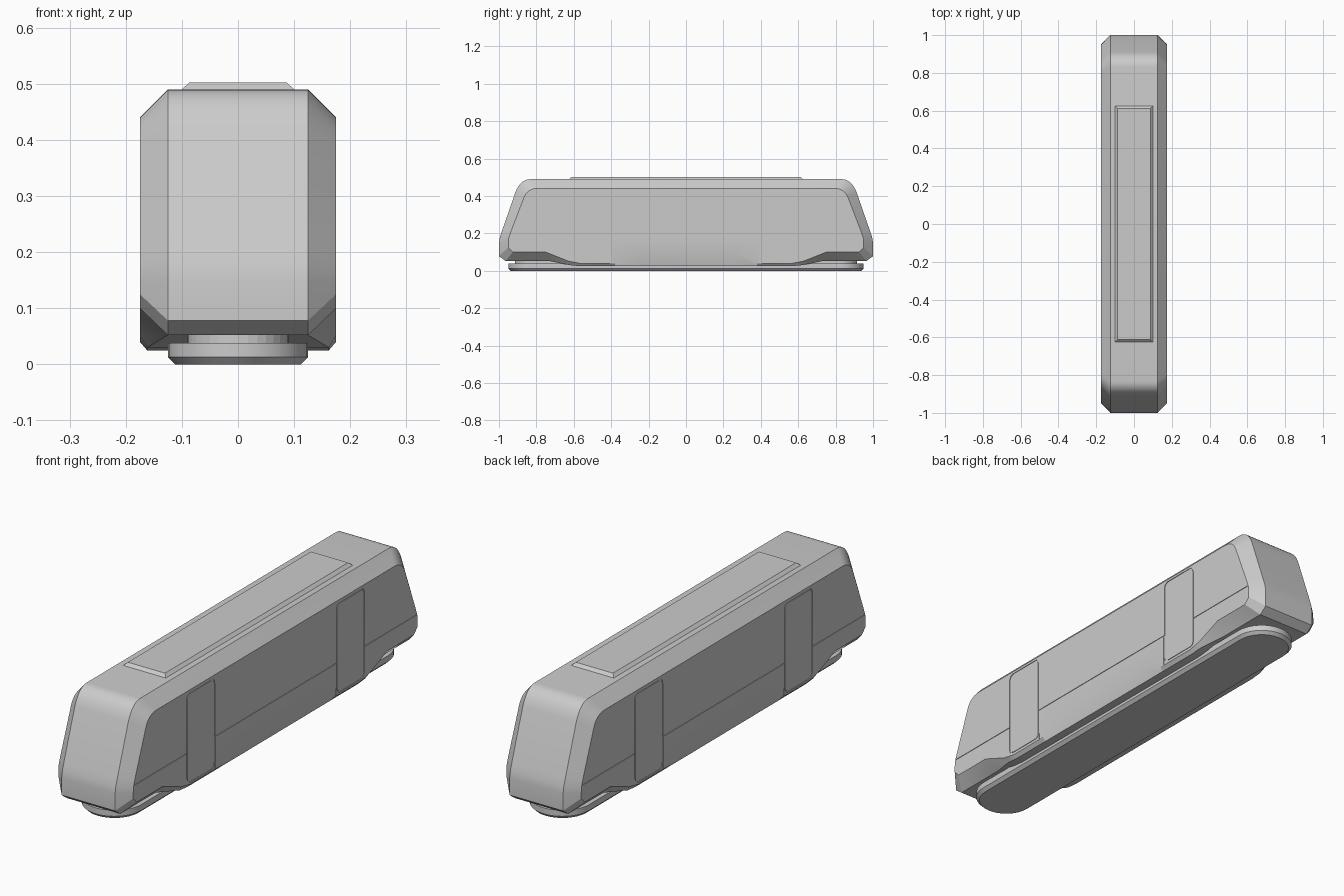
import bpy, bmesh
from math import sin, cos, pi, radians

if "Cube" in bpy.data.objects:
    bpy.data.objects.remove(bpy.data.objects["Cube"])


def make(name, bm):
    bmesh.ops.recalc_face_normals(bm, faces=bm.faces)
    me = bpy.data.meshes.new(name)
    bm.to_mesh(me)
    bm.free()
    ob = bpy.data.objects.new(name, me)
    bpy.context.collection.objects.link(ob)
    return ob


def loft(loops, caps=True):
    """Bridge closed loops of points; optionally cap or close into a ring."""
    bm = bmesh.new()
    vs = [[bm.verts.new(p) for p in lp] for lp in loops]
    n = len(vs[0])
    pairs = list(zip(vs, vs[1:])) + ([] if caps else [(vs[-1], vs[0])])
    for a, b in pairs:
        for i in range(n):
            j = (i + 1) % n
            bm.faces.new((a[i], a[j], b[j], b[i]))
    if caps:
        bm.faces.new(vs[0])
        bm.faces.new(vs[-1])
    return bm


def smooth(ob, angle=25):
    bpy.ops.object.select_all(action='DESELECT')
    ob.select_set(True)
    bpy.context.view_layer.objects.active = ob
    bpy.ops.object.shade_smooth_by_angle(angle=radians(angle))


def bez(a, b, c, n=7):
    return [tuple((1-t)**2*p + 2*t*(1-t)*q + t*t*r for p, q, r in zip(a, b, c))
            for t in (i / n for i in range(n + 1))]


def rounded(y0, y1, z0, z1, r, x):
    pts = []
    for k, (cy, cz) in enumerate([(y1-r, z1-r), (y0+r, z1-r), (y0+r, z0+r), (y1-r, z0+r)]):
        for i in range(5):
            a = (k + i / 4) * pi / 2
            pts.append((x, cy + r*cos(a), cz + r*sin(a)))
    return pts


# Body shell: stations of (rim half width, rim y, rim z, side y, side z)
top_rim = bez((0.83, 0.49), (0.885, 0.49), (0.912, 0.42))
top_side = bez((0.795, 0.44), (0.845, 0.44), (0.865, 0.395))
half = [(0.125, *a, *b) for a, b in zip(top_rim, top_side)]
half += [
    (0.125, 0.985, 0.21, 0.938, 0.205),
    (0.125, 0.995, 0.18, 0.948, 0.175),
    (0.125, 1.0, 0.15, 0.95, 0.15),
    (0.125, 1.0, 0.078, 0.95, 0.125),
    (0.125, 0.965, 0.052, 0.925, 0.1),
    (0.125, 0.73, 0.052, 0.75, 0.1),
    (0.162, 0.62, 0.03, 0.63, 0.052),
    (0.162, 0.57, 0.025, 0.57, 0.04),
    (0.162, 0.38, 0.025, 0.38, 0.04),
    (0.162, 0.25, 0.025, 0.25, 0.1),
]
stations = half + [(w, -a, b, -c, d) for w, a, b, c, d in reversed(half)]
X = 0.175
body = make("body_shell", loft([
    [(-X, s[3], s[4]) for s in stations],
    [(-s[0], s[1], s[2]) for s in stations],
    [(s[0], s[1], s[2]) for s in stations],
    [(X, s[3], s[4]) for s in stations]]))

# Seam cutters: door outlines, waist lines and lower door posts
D, W = 0.0025, 0.006


def box(y0, y1, z0, z1, s):
    xa, xb = s*(X - D), s*(X + 0.02)
    return loft([[(x, y0, z0), (x, y1, z0), (x, y1, z1), (x, y0, z1)] for x in (xa, xb)])


cutters = []
for s in (-1, 1):
    for m in (-1, 1):
        y0, y1 = sorted((m*0.405, m*0.595))
        xa, xb = s*(X - D), s*(X + 0.02)
        a = (y0, y1, 0.048, 0.43, 0.025)
        b = (y0 + W, y1 - W, 0.048 + W, 0.43 - W, 0.019)
        cutters.append(make("door_seam_cutter", loft(
            [rounded(*a, xa), rounded(*a, xb), rounded(*b, xb), rounded(*b, xa)], caps=False)))
        y0, y1 = sorted((m*0.597, m*0.943))
        cutters.append(make("waist_seam_cutter", box(y0, y1, 0.177, 0.182, s)))
        y0, y1 = sorted((m*0.399, m*0.4055))
        cutters.append(make("post_seam_cutter", box(y0, y1, 0.043, 0.1795, s)))
    cutters.append(make("waist_seam_cutter", box(-0.402, 0.402, 0.177, 0.182, s)))

bpy.context.view_layer.objects.active = body
for c in cutters:
    mod = body.modifiers.new("seam", 'BOOLEAN')
    mod.operation, mod.solver, mod.object = 'DIFFERENCE', 'EXACT', c
    bpy.ops.object.modifier_apply(modifier=mod.name)
for c in cutters:
    bpy.data.objects.remove(c)
smooth(body)

# Raised roof panel with sloped edges
make("roof_panel", loft([
    [(-w, -l, z), (w, -l, z), (w, l, z), (-w, l, z)]
    for w, l, z in ((0.102, 0.627, 0.485), (0.1, 0.625, 0.49), (0.087, 0.612, 0.502))]))


# Long base plate with rounded ends and a bevelled lower edge
def stadium(r, z, n=16):
    c = 0.825
    return ([(r*cos(pi*i/n), c + r*sin(pi*i/n), z) for i in range(n + 1)]
            + [(-r*cos(pi*i/n), -c - r*sin(pi*i/n), z) for i in range(n + 1)])


base = make("base_plate", loft([stadium(0.112, 0), stadium(0.125, 0.013), stadium(0.125, 0.038)]))
smooth(base)

# Recessed neck joining base and body
make("base_neck", loft([stadium(0.09, 0.03), stadium(0.09, 0.06)]))
